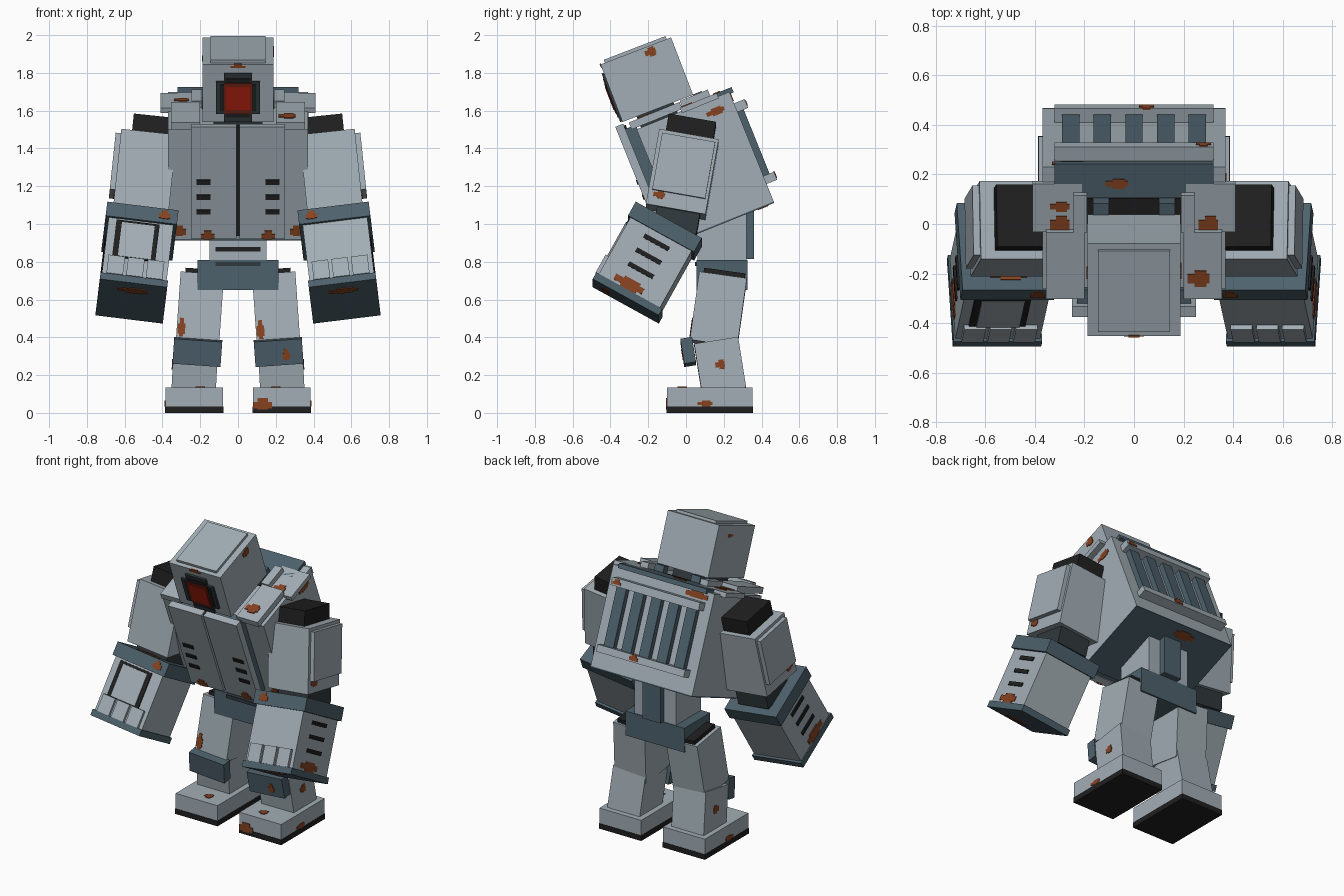
import bpy, bmesh
from math import radians
from mathutils import Matrix, Vector

cube = bpy.data.objects.get("Cube")
if cube:
    bpy.data.objects.remove(cube, do_unlink=True)


def material(name, r, g, b):
    m = bpy.data.materials.new(name)
    m.use_nodes = True
    m.diffuse_color = (r, g, b, 1)
    m.node_tree.nodes["Principled BSDF"].inputs["Base Color"].default_value = (r, g, b, 1)
    return m


GREY = material("light_grey", .36, .42, .46)
SLATE = material("slate_blue", .075, .12, .15)
BLACK = material("black", .014, .014, .014)
IRON = material("dark_iron", .03, .04, .045)
RUST = material("rust", .24, .055, .015)
MAROON = material("eye_rim", .15, .015, .006)
RED = material("eye_red", .36, .012, .004)


def frame(x, y, z, tilt=0, splay=0):
    """Local frame: tilt about x, then splay about y."""
    return (Matrix.Translation((x, y, z)) @ Matrix.Rotation(radians(splay), 4, 'Y')
            @ Matrix.Rotation(radians(tilt), 4, 'X'))


def box(name, fr, xs, ys, zs, mat):
    """Box spanning the given local ranges."""
    bm = bmesh.new()
    bmesh.ops.create_cube(bm, size=1)
    lo, hi = zip(xs, ys, zs)
    for v in bm.verts:
        v.co = Vector([l + (c + .5) * (h - l) for c, l, h in zip(v.co, lo, hi)])
    me = bpy.data.meshes.new(name)
    bmesh.ops.recalc_face_normals(bm, faces=bm.faces)
    bm.to_mesh(me)
    bm.free()
    me.materials.append(mat)
    ob = bpy.data.objects.new(name, me)
    ob.matrix_world = fr
    bpy.context.collection.objects.link(ob)
    return ob


def mid(c, w):
    return (c - w / 2, c + w / 2)


def side(s, a, b):
    return tuple(sorted((s * a, s * b)))


def rust(fr, axis, pos, w, h):
    """Ragged two-piece rust plate lying across the given axis."""
    for k, (u, v) in enumerate(((w, h * .55), (w * .55, h))):
        size = [u, v]
        size.insert(axis, .008)
        p = list(pos)
        p[(axis + 1) % 3] += k * .008
        box("rust_patch", fr, *[mid(c, d) for c, d in zip(p, size)], RUST)


WORLD = Matrix.Identity(4)

# Head with a raised crown plate and a stepped square eye
head = frame(0, -.2075, 1.764, 21)
box("head", head, (-.187, .187), (-.2, .2), (-.163, .163), GREY)
box("head_crown_plate", head, (-.145, .145), (-.175, .175), (.16, .18), GREY)
for name, w, h, out, mat in (("eye_frame", .235, .18, .212, IRON), ("eye_frame_tall", .15, .275, .212, IRON),
                             ("eye_socket", .19, .15, .216, BLACK), ("eye_socket_tall", .13, .22, .216, BLACK),
                             ("eye_rim", .15, .17, .219, MAROON), ("eye_lens", .125, .13, .222, RED)):
    box(name, head, mid(0, w), (-out, -.19), mid(-.022, h), mat)
rust(head, 1, (0, -.2, .15), .08, .02)
rust(head, 0, (.187, .07, .13), .06, .05)
rust(head, 0, (-.187, .05, .1), .05, .02)

# Torso, leaning forward
torso = frame(0, .1025, 1.3075, 22)
box("torso", torso, (-.37, .37), (-.265, .265), (-.31, .316), GREY)
box("torso_underside", torso, (-.37, .37), (-.265, .265), (-.318, -.31), SLATE)
box("chest_backing", torso, (-.23, .23), (-.32, -.26), (-.26, .34), SLATE)
box("chest_gap", torso, (-.02, .02), (-.345, -.31), (-.26, .36), BLACK)
for s in (-1, 1):
    box("chest_door", torso, side(s, .007, .25), (-.365, -.32), (-.27, .37), GREY)
    for i in range(3):
        box("chest_vent", torso, side(s, .145, .22), (-.37, -.36), mid(-.115 + i * .085, .028), BLACK)
    # Shoulder-top plates around the neck
    box("collar_plate", torso, side(s, .2, .355), (-.29, 0), (.325, .365), GREY)
    box("shoulder_top_plate", torso, side(s, .21, .41), (-.01, .2), (.305, .335), GREY)
    box("neck_side_plate", torso, side(s, .19, .245), (.003, .163), (.33, .37), GREY)
    box("neck_strut", torso, side(s, .1, .165), (.08, .13), (.31, .375), SLATE)
    rust(torso, 1, (s * .16, -.365, -.255), .07, .05)
    rust(torso, 1, (s * .31, -.265, -.27), .07, .06)
    rust(torso, 2, (s * .3, .02, .336), .08, .08)
box("neck_recess", torso, (-.19, .19), (.02, .13), (.312, .322), BLACK)
box("neck", torso, (-.13, .13), (-.24, -.03), (.3, .4), IRON)
box("upper_back_cap", torso, (-.32, .32), (.14, .285), (.305, .335), SLATE)

# Back grille
box("grille_top_bar", torso, (-.32, .32), (.26, .325), (.2, .25), GREY)
box("grille_bottom_bar", torso, (-.32, .32), (.26, .325), (-.21, -.165), GREY)
for i in range(5):
    box("grille_slat", torso, mid((i - 2) * .128, .07), (.26, .3), (-.165, .2), SLATE)
rust(torso, 0, (.37, .157, .247), .1, .04)
rust(torso, 2, (.26, -.2, .366), .09, .07)
rust(torso, 2, (-.3, .1, .336), .08, .04)
rust(torso, 2, (-.07, .2, .336), .09, .04)
rust(torso, 1, (.05, .325, -.19), .06, .04)
rust(torso, 1, (-.25, .265, .28), .16, .05)
rust(torso, 1, (.28, .325, .22), .06, .03)
rust(torso, 2, (-.05, .2, -.318), .14, .06)

# Waist and pelvis
box("waist", WORLD, (-.15, .15), (.06, .32), (.79, 1.12), GREY)
box("waist_slot", WORLD, (-.12, .12), (.053, .07), (.855, .878), BLACK)
box("waist_lower_slot", WORLD, (-.12, .12), (.048, .07), (.778, .8), IRON)
box("spine_strut", WORLD, (-.065, .065), (.3, .36), (.815, 1.12), SLATE)
box("pelvis", WORLD, (-.215, .215), (.055, .325), (.65, .81), SLATE)

for s in (-1, 1):
    # Legs
    thigh = frame(s * .202, .172, .55, -8, -s * 4)
    box("hip_joint", thigh, mid(s * .01, .16), (-.105, .115), (.13, .2), BLACK)
    box("thigh", thigh, mid(0, .23), (-.127, .127), (-.19, .175), GREY)
    shin = frame(s * .228, .18, .25, 9, -s * 3)
    box("shin", shin, mid(0, .235), (-.118, .118), (-.14, .13), GREY)
    knee = frame(s * .215, .008, .322, 9, -s * 4)
    box("knee_pad", knee, mid(0, .255), (-.028, .035), (-.067, .067), SLATE)
    box("foot", WORLD, side(s, .08, .385), (-.1, .353), (.035, .135), GREY)
    box("sole", WORLD, side(s, .078, .387), (-.102, .355), (0, .035), BLACK)
    rust(thigh, 1, (-.09, -.127, -.13), .04, .1)
    rust(shin, 0, (s * .118, .0, 0), .05, .05)
    rust(WORLD, 0, (s * .385, .1, .05), .08, .03)
    rust(WORLD, 2, (s * .2, -.02, .135), .05, .05)

    # Upper arm
    arm = frame(s * .495, -.02, 1.26, -10, -s * 6)
    box("shoulder_joint", arm, mid(-s * .005, .19), (-.125, .13), (.15, .3), BLACK)
    box("upper_arm", arm, mid(0, .295), (-.16, .16), (-.2, .205), GREY)
    box("upper_arm_plate", arm, side(s, .14, .175), (-.14, .145), (-.12, .185), GREY)
    box("elbow_joint", arm, mid(0, .22), (-.1, .13), (-.31, -.18), IRON)
    rust(arm, 0, (s * .148, -.1, -.14), .06, .04)

    # Forearm with cuff, outer vents, knuckles and slate base
    fore = frame(s * .54, -.205, .795, -29, -s * 7)
    box("forearm", fore, mid(0, .345), (-.185, .185), (-.2, .18), GREY)
    box("forearm_cuff", fore, mid(0, .38), (-.2, .2), (.15, .235), SLATE)
    box("forearm_base", fore, mid(0, .36), (-.2, .2), (-.235, -.195), SLATE)
    for i in range(3):
        box("forearm_vent", fore, side(s, .165, .18), mid(0, .15), mid(.1 - i * .085, .024), BLACK)
        box("knuckle", fore, mid((i - 1) * .105, .088), (-.205, -.17), (-.195, -.085), GREY)
    rust(fore, 0, (s * .173, -.02, -.165), .17, .06)
    rust(fore, 1, (-.12 * s, -.2, .19), .06, .05)
    rust(fore, 2, (0, -.12, -.235), .16, .05)

# Right forearm hatch
box("hatch_frame", fore := frame(-.54, -.205, .795, -29, 7), (-.13, .1), (-.192, -.18), (-.085, .14), BLACK)
box("hatch_panel", fore, (-.1, .075), (-.198, -.18), (-.08, .125), GREY)
rust(fore, 2, (.0, -.13, .235), .15, .05)
rust(knee, 1, (.04, -.028, -.02), .04, .06)
rust(WORLD, 1, (.13, -.101, .04), .1, .06)
